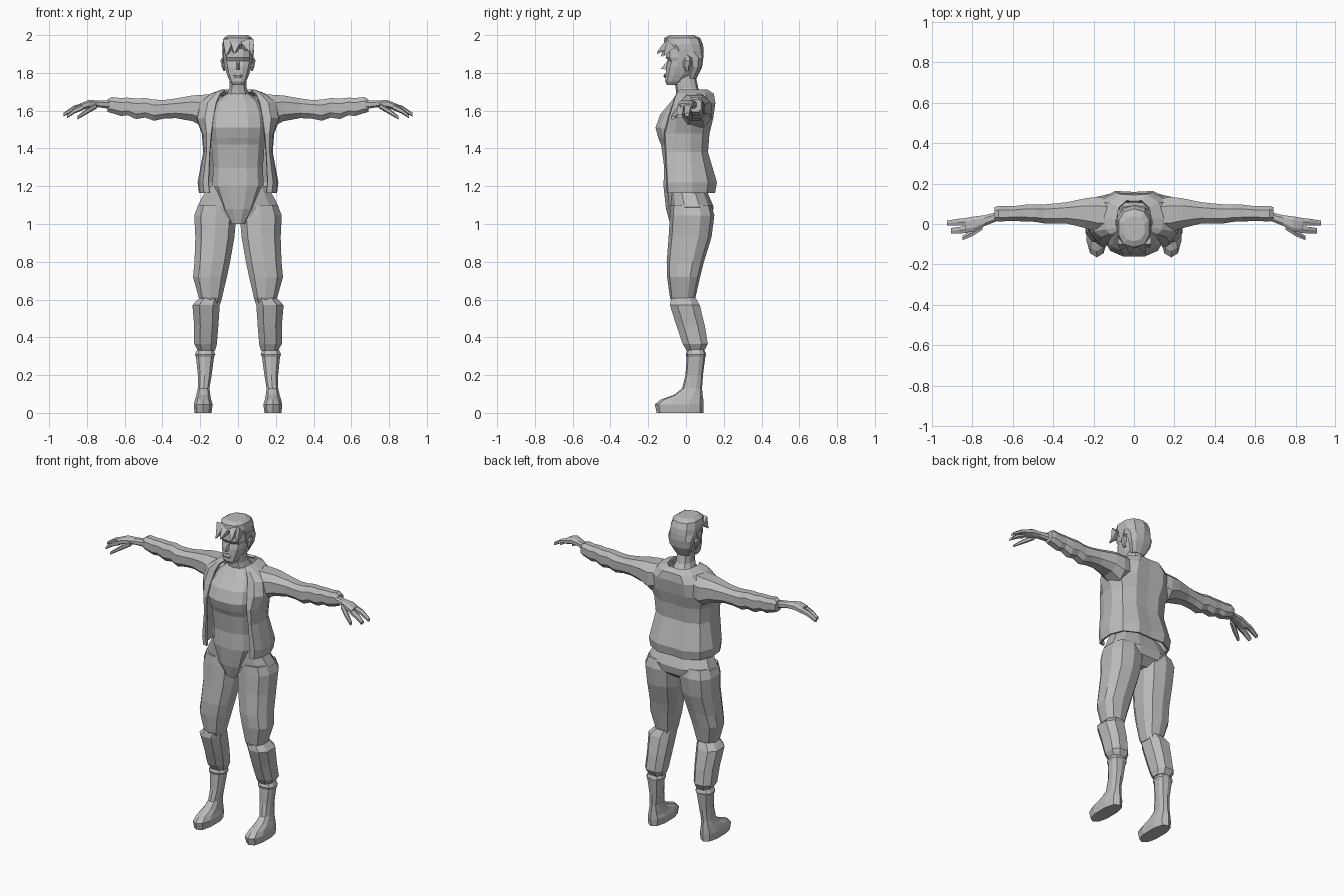
import bpy, bmesh, math

grey = bpy.data.materials.new("plain grey")
grey.diffuse_color = (0.5, 0.5, 0.5, 1)


def finish(name, bm, mirror=False):
    bmesh.ops.recalc_face_normals(bm, faces=bm.faces)
    mesh = bpy.data.meshes.new(name)
    bm.to_mesh(mesh)
    bm.free()
    mesh.materials.append(grey)
    ob = bpy.data.objects.new(name, mesh)
    bpy.context.collection.objects.link(ob)
    if mirror:
        ob.modifiers.new("mirror", 'MIRROR').use_clip = False
    return ob


def bridge(bm, rows, closed):
    for a, b in zip(rows, rows[1:]):
        n = len(a)
        for i in range(n if closed else n - 1):
            j = (i + 1) % n
            bm.faces.new((a[i], a[j], b[j], b[i]))


def loft(name, rings, n=10, axis='z', mirror=False, p=0.8):
    """Rings are (position, u0, u1, v0, v1) along an axis; rounded-box sections."""
    bm = bmesh.new()
    rows = []
    for t, u0, u1, v0, v1 in rings:
        row = []
        for i in range(n):
            a = 2 * math.pi * (i + 0.5) / n
            c, s = math.cos(a), math.sin(a)
            u = (u0 + u1) / 2 + (u1 - u0) / 2 * math.copysign(abs(c) ** p, c)
            v = (v0 + v1) / 2 + (v1 - v0) / 2 * math.copysign(abs(s) ** p, s)
            row.append(bm.verts.new((u, v, t) if axis == 'z' else (t, u, v)))
        rows.append(row)
    bridge(bm, rows, True)
    bm.faces.new(rows[0])
    bm.faces.new(rows[-1])
    return finish(name, bm, mirror)


def sym(rings):
    """Centred rings (z, half width, front, back)."""
    return [(z, -w, w, f, b) for z, w, f, b in rings]


def wedge(name, base, tip, mirror=False):
    """Pointed piece: a base polygon joined to one tip."""
    bm = bmesh.new()
    vs = [bm.verts.new(q) for q in base]
    t = bm.verts.new(tip)
    bm.faces.new(vs)
    for i in range(len(vs)):
        bm.faces.new((vs[i], vs[(i + 1) % len(vs)], t))
    return finish(name, bm, mirror)


# Head, with chin, lips, eye sockets and brow along the front
loft("head", sym([
    (1.735, .028, -.100, -.05), (1.755, .045, -.112, -.01), (1.79, .060, -.110, .03),
    (1.83, .072, -.106, .06), (1.862, .078, -.096, .075), (1.882, .080, -.110, .08),
    (1.93, .078, -.105, .08)]), n=12)
wedge("nose", [(-.016, -.09, 1.815), (.016, -.09, 1.815), (.007, -.09, 1.875),
               (-.007, -.09, 1.875)], (0, -.132, 1.822))
loft("lips", sym([(1.772, .015, -.114, -.09), (1.785, .027, -.120, -.09),
                  (1.797, .016, -.114, -.09)]), n=8)
loft("ear", [(1.81, .068, .078, -.005, .015), (1.835, .07, .088, -.015, .022),
             (1.865, .07, .094, -.015, .03), (1.88, .07, .086, -.005, .022)],
     n=6, mirror=True)

# Short hair with a swept fringe
loft("hair", sym([
    (1.77, .045, .005, .055), (1.83, .074, .015, .085), (1.88, .084, .005, .092),
    (1.915, .086, -.085, .094), (1.95, .087, -.118, .090), (1.985, .078, -.115, .075),
    (2.0, .055, -.085, .04)]), n=10)
for i, (x0, x1, tx, ty, tz) in enumerate([
        (-.08, -.02, -.065, -.135, 1.885), (-.045, .02, -.02, -.155, 1.90),
        (0, .06, .06, -.155, 1.91), (.035, .083, .078, -.12, 1.885)]):
    wedge("fringe_%d" % (i + 1), [(x0, -.06, 1.935), (x1, -.06, 1.935), (x1, -.10, 1.98),
                                  (x0, -.10, 1.98)], (tx, ty, tz))
wedge("sideburn", [(.07, -.04, 1.92), (.086, -.04, 1.92), (.086, .02, 1.92),
                   (.07, .02, 1.92)], (.078, -.03, 1.85), mirror=True)

# Neck
loft("neck", sym([(1.62, .09, -.06, .10), (1.68, .065, -.050, .09), (1.72, .048, -.055, .065),
                  (1.79, .046, -.065, .05)]))

# Fitted top
loft("shirt", sym([
    (1.0, .035, -.085, .0), (1.08, .09, -.108, .05), (1.2, .140, -.122, .09),
    (1.3, .135, -.118, .09), (1.42, .145, -.135, .09), (1.455, .150, -.150, .1),
    (1.51, .155, -.165, .1), (1.58, .150, -.140, .11), (1.65, .120, -.080, .11),
    (1.69, .06, -.050, .09)]), n=12)

# Open jacket: rings of (z, half width, front, back, x of the open edge)
bm = bmesh.new()
rows = []
for z, w, f, b, e in [(1.165, .200, -.090, .150, .150), (1.22, .207, -.092, .160, .155),
                      (1.38, .177, -.100, .112, .148), (1.48, .185, -.105, .120, .140),
                      (1.56, .215, -.085, .140, .130), (1.64, .200, -.060, .152, .115),
                      (1.685, .140, -.045, .145, .095), (1.705, .085, -.030, .115, .07)]:
    half = [(.45 * w, b * .98), (.85 * w, b * .7), (w, b * .2), (.97 * w, f * .55),
            ((e + w) / 2, f), (e, f * 1.05)]
    pts = [(-x, y) for x, y in reversed(half)] + [(0, b * .95)] + half
    rows.append([bm.verts.new((x, y, z)) for x, y in pts])
bridge(bm, rows, False)
jacket = finish("jacket", bm)
shell = jacket.modifiers.new("cloth", 'SOLIDIFY')
shell.thickness = 0.014
shell.offset = 0

# Sleeves with folds along the underside
loft("sleeve", [
    (.09, -.035, .125, 1.54, 1.695), (.18, -.045, .140, 1.505, 1.69),
    (.24, -.025, .132, 1.54, 1.685), (.33, -.002, .112, 1.557, 1.668),
    (.39, .0, .105, 1.555, 1.66), (.445, .0, .1, 1.543, 1.662), (.49, .008, .1, 1.56, 1.67),
    (.54, .01, .098, 1.552, 1.668), (.585, .012, .092, 1.573, 1.672),
    (.62, .012, .092, 1.568, 1.67), (.67, .01, .092, 1.585, 1.675),
    (.69, .015, .085, 1.592, 1.662)], n=8, axis='x', mirror=True)

# Hands: palm, two finger groups and thumb
loft("palm", [(.66, .02, .065, 1.605, 1.655), (.74, -.012, .045, 1.617, 1.655),
              (.79, -.04, .040, 1.613, 1.658), (.835, -.045, .032, 1.60, 1.64)],
     n=8, axis='x', mirror=True)
loft("outer_fingers", [(.82, -.01, .033, 1.61, 1.642), (.87, -.01, .028, 1.598, 1.626),
                       (.925, -.008, .018, 1.568, 1.588)], n=6, axis='x', mirror=True)
loft("inner_fingers", [(.82, -.045, -.008, 1.603, 1.638), (.865, -.05, -.012, 1.585, 1.615),
                       (.905, -.05, -.018, 1.56, 1.58)], n=6, axis='x', mirror=True)
loft("thumb", [(.75, -.03, .005, 1.61, 1.64), (.80, -.062, -.025, 1.582, 1.612),
               (.85, -.082, -.058, 1.553, 1.572)], n=6, axis='x', mirror=True)

# Trousers: seat, thighs and baggy lower legs
loft("trouser_seat", sym([
    (1.0, .07, -.06, .09), (1.04, .20, -.075, .140), (1.09, .222, -.085, .150),
    (1.16, .185, -.09, .120), (1.2, .165, -.09, .10)]), n=12)
loft("trouser_thigh", [
    (1.1, .02, .215, -.080, .135), (1.045, .004, .236, -.085, .150),
    (.93, .015, .230, -.092, .135), (.80, .038, .234, -.102, .095),
    (.72, .055, .242, -.100, .075), (.61, .082, .210, -.085, .05),
    (.58, .09, .205, -.07, .05)], n=10, mirror=True)
loft("trouser_shin", [
    (.61, .09, .208, -.082, .055), (.57, .092, .246, -.090, .078),
    (.46, .100, .236, -.055, .105), (.365, .108, .236, -.022, .120),
    (.33, .118, .215, .0, .10)], n=8, mirror=True)

# Boots
loft("boot", [
    (.0, .138, .232, -.155, .092), (.045, .132, .236, -.165, .094),
    (.07, .140, .230, -.135, .092), (.095, .145, .222, -.065, .088),
    (.13, .150, .214, -.020, .085), (.20, .138, .214, -.003, .090),
    (.295, .125, .224, .004, .102), (.31, .118, .230, -.002, .106),
    (.34, .13, .215, .01, .095)], n=10, mirror=True)
